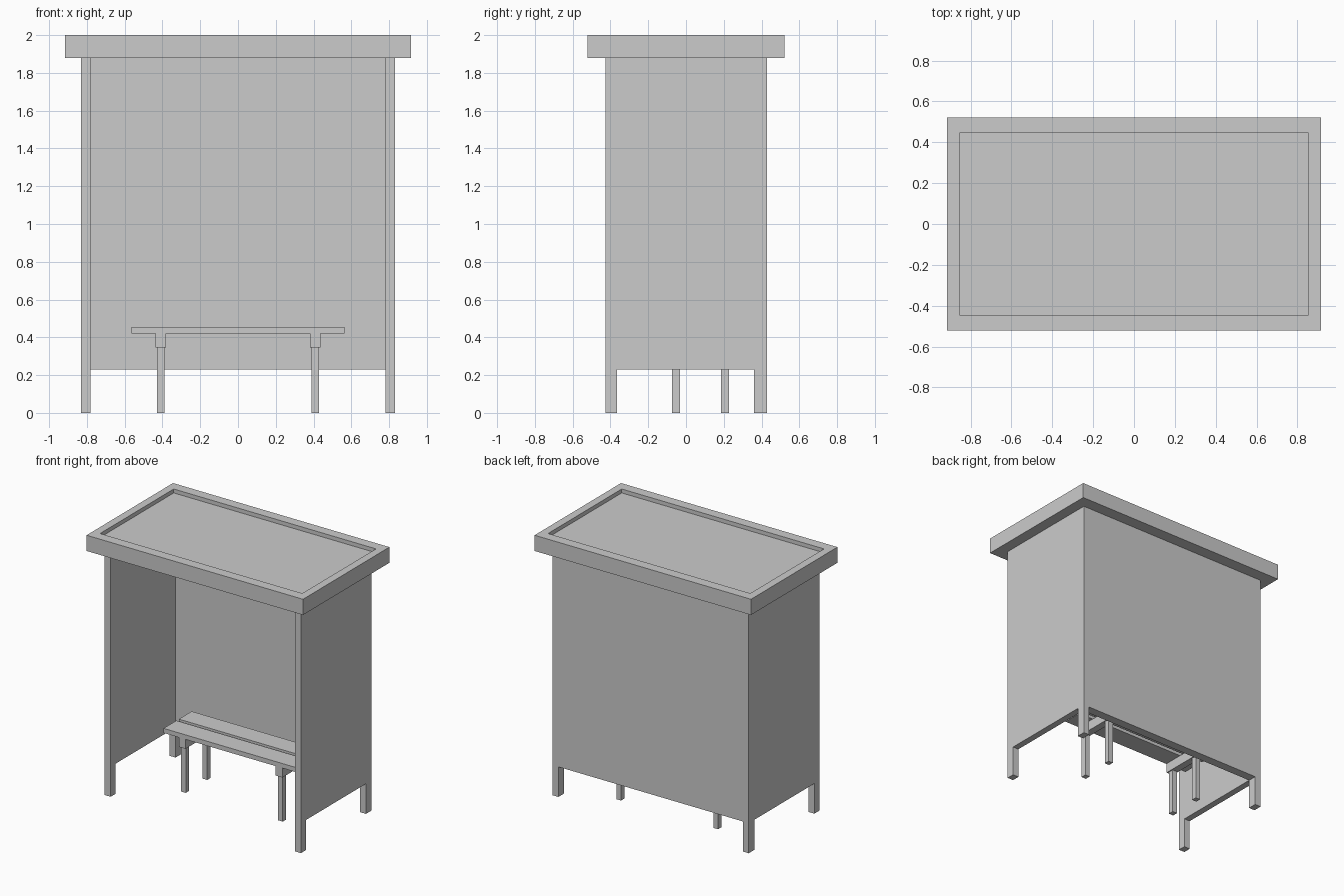
import bpy, bmesh
from mathutils import Vector

if "Cube" in bpy.data.objects:
    bpy.data.objects.remove(bpy.data.objects["Cube"])


def finish(bm, name):
    bmesh.ops.recalc_face_normals(bm, faces=bm.faces[:])
    mesh = bpy.data.meshes.new(name)
    bm.to_mesh(mesh)
    bm.free()
    ob = bpy.data.objects.new(name, mesh)
    bpy.context.collection.objects.link(ob)
    return ob


def box_mesh(lo, hi):
    lo, hi = Vector(lo), Vector(hi)
    bm = bmesh.new()
    bmesh.ops.create_cube(bm, size=1)
    for v in bm.verts:
        v.co = Vector([(lo[i] + hi[i]) / 2 + v.co[i] * (hi[i] - lo[i]) for i in range(3)])
    return bm


def box(name, lo, hi):
    return finish(box_mesh(lo, hi), name)


def extrude(bm, faces, dz):
    ret = bmesh.ops.extrude_face_region(bm, geom=faces, use_keep_orig=True)
    for v in (g for g in ret["geom"] if isinstance(g, bmesh.types.BMVert)):
        v.co.z += dz


# Roof: overhanging slab with a shallow tray recessed into the top
bm = box_mesh((-0.915, -0.522, 1.88), (0.915, 0.522, 2.0))
top = max(bm.faces, key=lambda f: f.calc_center_median().z)
bmesh.ops.inset_region(bm, faces=[top], thickness=0.06)
for v in top.verts:
    v.co.x = 0.855 if v.co.x > 0 else -0.855
    v.co.y = 0.445 if v.co.y > 0 else -0.445
ret = bmesh.ops.extrude_discrete_faces(bm, faces=[top])
for v in ret["faces"][0].verts:
    v.co.z -= 0.03
finish(bm, "roof")

# Walls: U-shaped plan raised to the roof, with a corner post foot at each corner
xs, ys = (-0.83, -0.78, 0.78, 0.83), (-0.425, -0.365, 0.36, 0.428)
bm = bmesh.new()
grid = [[bm.verts.new((x, y, 0.23)) for y in ys] for x in xs]
cells = {}
for i in range(3):
    for j in range(3):
        if i != 1 or j == 2:
            cells[i, j] = bm.faces.new((grid[i][j], grid[i + 1][j],
                                        grid[i + 1][j + 1], grid[i][j + 1]))
for v in [v for v in bm.verts if not v.link_faces]:
    bm.verts.remove(v)
extrude(bm, list(cells.values()), 1.65)
for i in (0, 2):
    for j in (0, 2):
        ret = bmesh.ops.extrude_discrete_faces(bm, faces=[cells[i, j]])
        for v in ret["faces"][0].verts:
            v.co.z = 0
bmesh.ops.remove_doubles(bm, verts=bm.verts[:], dist=1e-4)
bmesh.ops.recalc_face_normals(bm, faces=bm.faces[:])
bmesh.ops.dissolve_limit(bm, angle_limit=0.01, verts=bm.verts[:], edges=bm.edges[:])
finish(bm, "walls")

# Bench: two slats on two cross beams, each beam on two legs
for name, y in (("front", -0.095), ("back", 0.09)):
    box(f"{name}_bench_slat", (-0.563, y, 0.42), (0.563, y + 0.155, 0.455))
for side, x in (("left", -0.41), ("right", 0.41)):
    box(f"{side}_bench_beam", (x - 0.028, -0.09, 0.345), (x + 0.028, 0.242, 0.42))
    for name, y in (("front", -0.053), ("back", 0.206)):
        box(f"{side}_{name}_bench_leg", (x - 0.02, y - 0.021, 0), (x + 0.02, y + 0.021, 0.345))
